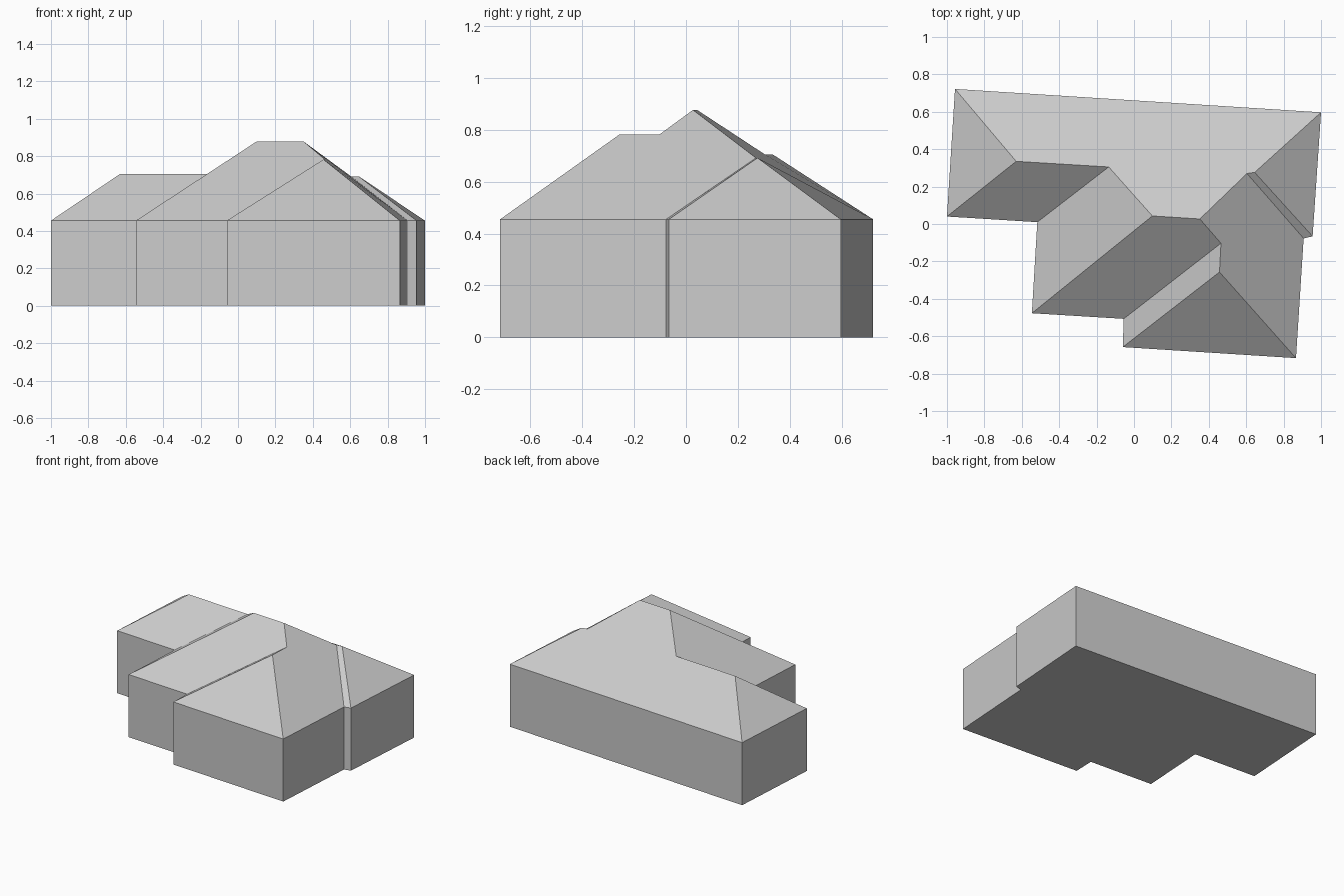
import bpy
import bmesh

cube = bpy.data.objects.get("Cube")
if cube:
    bpy.data.objects.remove(cube, do_unlink=True)

GREY = (0.6, 0.6, 0.6, 1.0)
EAVE = 0.455

grey = bpy.data.materials.new("plain grey")
grey.use_nodes = True
grey.diffuse_color = GREY
grey.node_tree.nodes["Principled BSDF"].inputs["Base Color"].default_value = GREY

# House outline, counterclockwise from the back right corner
outline = dict(
    A=(-0.957, 0.722), B=(-1.0, 0.04), C=(-0.517, 0.01), D=(-0.546, -0.477),
    E=(-0.055, -0.507), F=(-0.06, -0.658), G=(0.866, -0.717), H=(0.907, -0.077),
    I=(0.955, -0.066), J=(1.0, 0.597))

# Ridge and valley junctions
ridge = dict(
    P=(-0.63, 0.335, 0.705), Q=(-0.135, 0.305, 0.705), R=(0.098, 0.043, 0.877),
    S=(0.352, 0.027, 0.877), T=(0.465, -0.103, 0.782), U=(0.457, -0.257, 0.782),
    V=(0.604, 0.27, 0.692), W=(0.645, 0.276, 0.692))

# Roof slopes, each running along its eave and back over the ridge
slopes = ["ABP", "BCQP", "CDRQ", "DETSR", "EFUT", "FGU", "GHVSTU", "HIWV",
          "IJW", "JAPQRSVW"]


def finish(name, bm):
    bm.normal_update()
    mesh = bpy.data.meshes.new(name)
    bm.to_mesh(mesh)
    bm.free()
    mesh.materials.append(grey)
    obj = bpy.data.objects.new(name, mesh)
    bpy.context.collection.objects.link(obj)
    return obj


# Walls and floor: outline extruded up to the eaves
bm = bmesh.new()
low = [bm.verts.new((x, y, 0)) for x, y in outline.values()]
high = [bm.verts.new((x, y, EAVE)) for x, y in outline.values()]
bm.faces.new(low[::-1])
for i in range(len(low)):
    k = (i + 1) % len(low)
    bm.faces.new((low[i], low[k], high[k], high[i]))
finish("walls", bm)

# Hipped roof
bm = bmesh.new()
verts = {key: bm.verts.new((x, y, EAVE)) for key, (x, y) in outline.items()}
verts.update({key: bm.verts.new(co) for key, co in ridge.items()})
for slope in slopes:
    bm.faces.new([verts[key] for key in slope])
finish("roof", bm)
